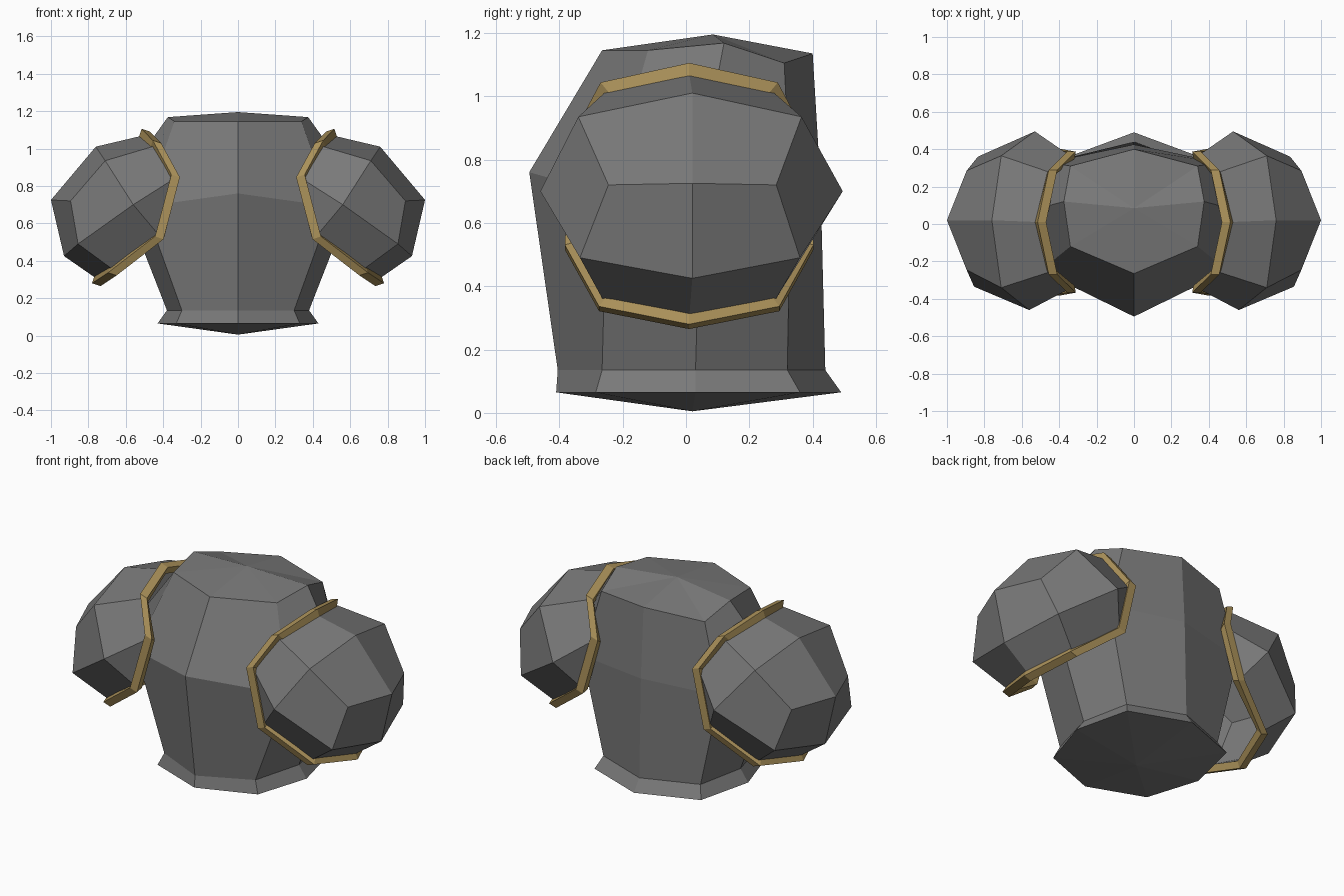
import bpy, bmesh
from mathutils import Vector

if "Cube" in bpy.data.objects:
    bpy.data.objects.remove(bpy.data.objects["Cube"])


def material(name, rgb):
    m = bpy.data.materials.new(name)
    m.diffuse_color = (*rgb, 1)
    m.use_nodes = True
    m.node_tree.nodes["Principled BSDF"].inputs["Base Color"].default_value = m.diffuse_color
    return m


GREY = material("dark grey cloth", (0.19, 0.19, 0.19))
GOLD = material("gold trim", (0.40, 0.28, 0.10))


def build(name, verts, faces, mat, side=1):
    """Flat-shaded object; side = -1 mirrors it across x."""
    bm = bmesh.new()
    vs = [bm.verts.new((v[0] * side, v[1], v[2])) for v in verts]
    for f in faces:
        bm.faces.new([vs[i] for i in f])
    bmesh.ops.recalc_face_normals(bm, faces=bm.faces[:])
    me = bpy.data.meshes.new(name)
    bm.to_mesh(me)
    bm.free()
    me.materials.append(mat)
    ob = bpy.data.objects.new(name, me)
    bpy.context.collection.objects.link(ob)


def bridge(a, b, n):
    """Quads between two rings of n vertices starting at a and b."""
    return [(a + i, a + (i + 1) % n, b + (i + 1) % n, b + i) for i in range(n)]


# Torso: octagonal rings given as front, front side, side, back side, back
rings = [
    [(0, -.41, .065), (.33, -.285, .065), (.43, .03, .065), (.35, .36, .065), (0, .49, .065)],
    [(0, -.405, .135), (.30, -.265, .135), (.38, .03, .135), (.32, .32, .135), (0, .44, .135)],
    [(0, -.495, .76), (.50, -.25, .69), (.64, .05, .80), (.45, .33, .70), (0, .425, .72)],
    [(0, -.265, 1.145), (.34, -.12, 1.145), (.375, .12, 1.168), (.34, .31, 1.105), (0, .40, 1.135)],
]
verts, faces = [], []
for half in rings:
    verts += half + [(-x, y, z) for x, y, z in half[3:0:-1]]
for r in range(len(rings) - 1):
    faces += bridge(r * 8, r * 8 + 8, 8)
verts += [(0, .02, .005), (0, .085, 1.195)]
for i in range(8):
    j = (i + 1) % 8
    faces += [(i, j, 32), (24 + i, 24 + j, 33)]
build("torso", verts, faces, GREY)

# Sleeve opening path: top, down the front, bottom, up the back
front = [(.435, -.265, 1.03), (.335, -.36, .85), (.42, -.375, .525), (.67, -.27, .335)]
back = [(x, .02 - y, z) for x, y, z in reversed(front)]
path = [Vector(p) for p in [(.495, .01, 1.09)] + front + [(.755, .01, .28)] + back]
centre = Vector((.53, .01, .69))
axis = Vector((.9, 0, .3)).normalized()


def inset(p, d):
    """Move a path point towards the sleeve axis."""
    c = centre - p
    c -= axis * c.dot(axis)
    return p + c.normalized() * d


for side, label in ((1, "right"), (-1, "left")):
    # Puffed sleeve: opening ring, middle ring, then the outer cap
    base = [inset(p, .02) for p in path]
    middle = [(.76, .02, 1.01), (.71, -.34, .935), (.56, -.46, .70), (.855, -.335, .49),
              (.93, .02, .425), (.835, .36, .49), (.53, .495, .70), (.71, .365, .935)]
    cap = [(1.0, .02, .725), (.895, -.245, .72), (.895, .285, .72)]
    sleeve_faces = [
        (0, 1, 11, 10), (1, 2, 12, 11), (2, 3, 12), (3, 4, 13, 12), (4, 5, 14, 13),
        (5, 6, 15, 14), (6, 7, 16, 15), (7, 8, 16), (8, 9, 17, 16), (9, 0, 10, 17),
        (10, 11, 19, 18), (11, 12, 13, 19), (13, 14, 18, 19),
        (14, 15, 20, 18), (15, 16, 17, 20), (17, 10, 18, 20)]
    build(label + "_sleeve", base + middle + cap, sleeve_faces, GREY, side)

    # Trim band: rectangular section following the opening
    w = axis * .024
    outer = [inset(p, -.008) for p in path]
    inner = [inset(p, .035) for p in path]
    band = ([p - w for p in outer] + [p + w for p in outer]
            + [p + w for p in inner] + [p - w for p in inner])
    band_faces = [f for k in range(4) for f in bridge(k * 10, (k + 1) % 4 * 10, 10)]
    build(label + "_sleeve_trim", band, band_faces, GOLD, side)
